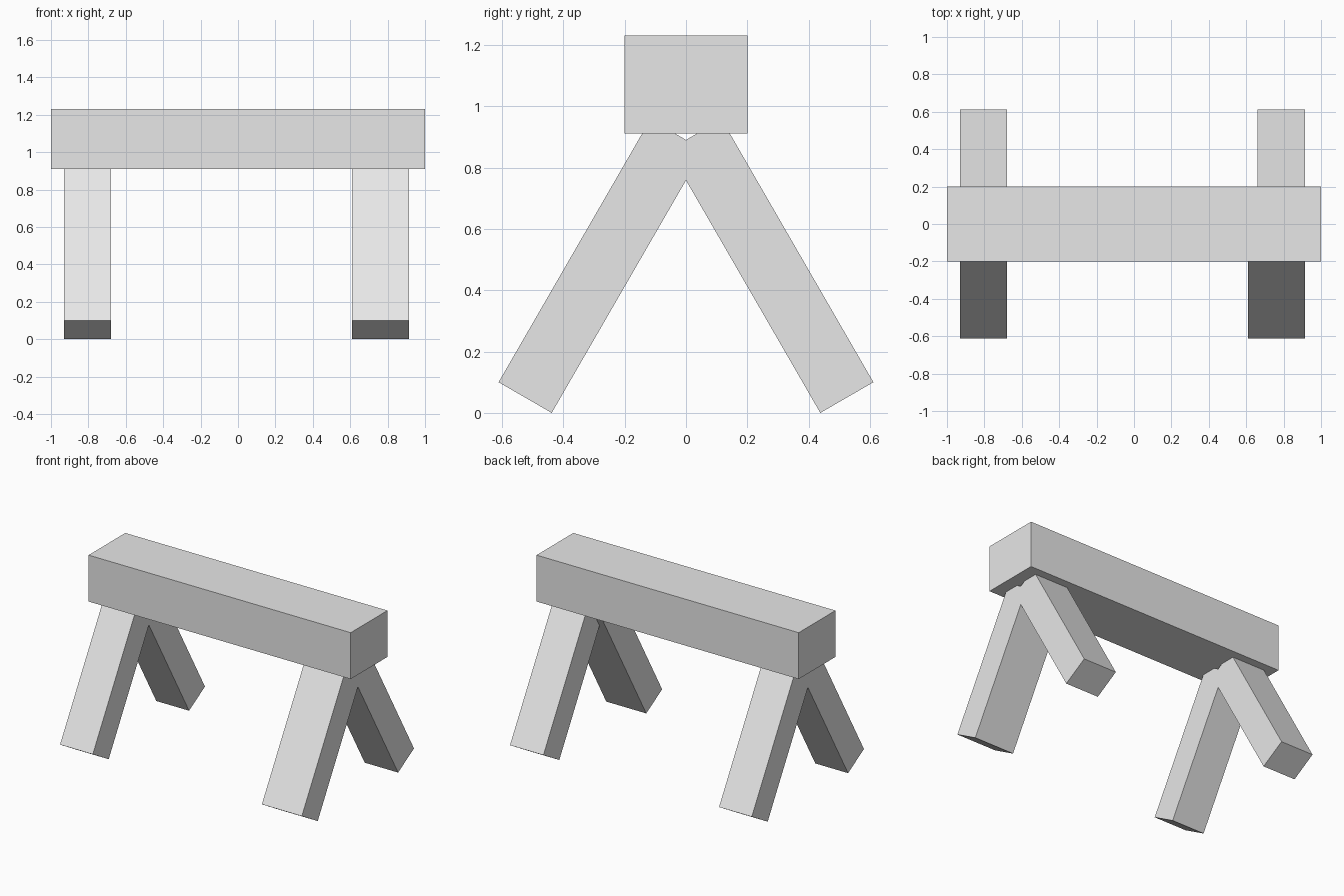
import bpy
from mathutils import Matrix, Vector
from math import radians

cube = bpy.data.objects.get("Cube")
if cube:
    bpy.data.objects.remove(cube, do_unlink=True)

GREY = (0.8, 0.8, 0.8, 1)
grey = bpy.data.materials.new("plain_grey")
grey.use_nodes = True
grey.diffuse_color = GREY
grey.node_tree.nodes["Principled BSDF"].inputs["Base Color"].default_value = GREY


def box(name, size, center, tilt=0):
    """Flat-shaded box, tilted about the x axis."""
    bpy.ops.mesh.primitive_cube_add(size=1)
    ob = bpy.context.object
    ob.name = ob.data.name = name
    ob.data.transform(Matrix.Diagonal((*size, 1)))
    ob.location = center
    ob.rotation_euler.x = tilt
    ob.data.materials.append(grey)
    return ob


# Top beam
box("beam", (2, 0.4, 0.32), (0, 0, 1.071))

# Splayed legs: name, x range, side along y
LENGTH, THICK, SPLAY = 0.99, 0.2, radians(30)
legs = [("front_right_leg", -0.93, -0.68, -1),
        ("back_right_leg", -0.93, -0.68, 1),
        ("front_left_leg", 0.61, 0.915, -1),
        ("back_left_leg", 0.66, 0.915, 1)]
for name, x0, x1, side in legs:
    tilt = side * SPLAY
    # The inner bottom edge rests on the ground
    foot = Vector((0, side * 0.438, 0))
    to_center = Matrix.Rotation(tilt, 3, 'X') @ Vector((0, side * THICK / 2, LENGTH / 2))
    center = foot + to_center
    center.x = (x0 + x1) / 2
    box(name, (x1 - x0, THICK, LENGTH), center, tilt)
